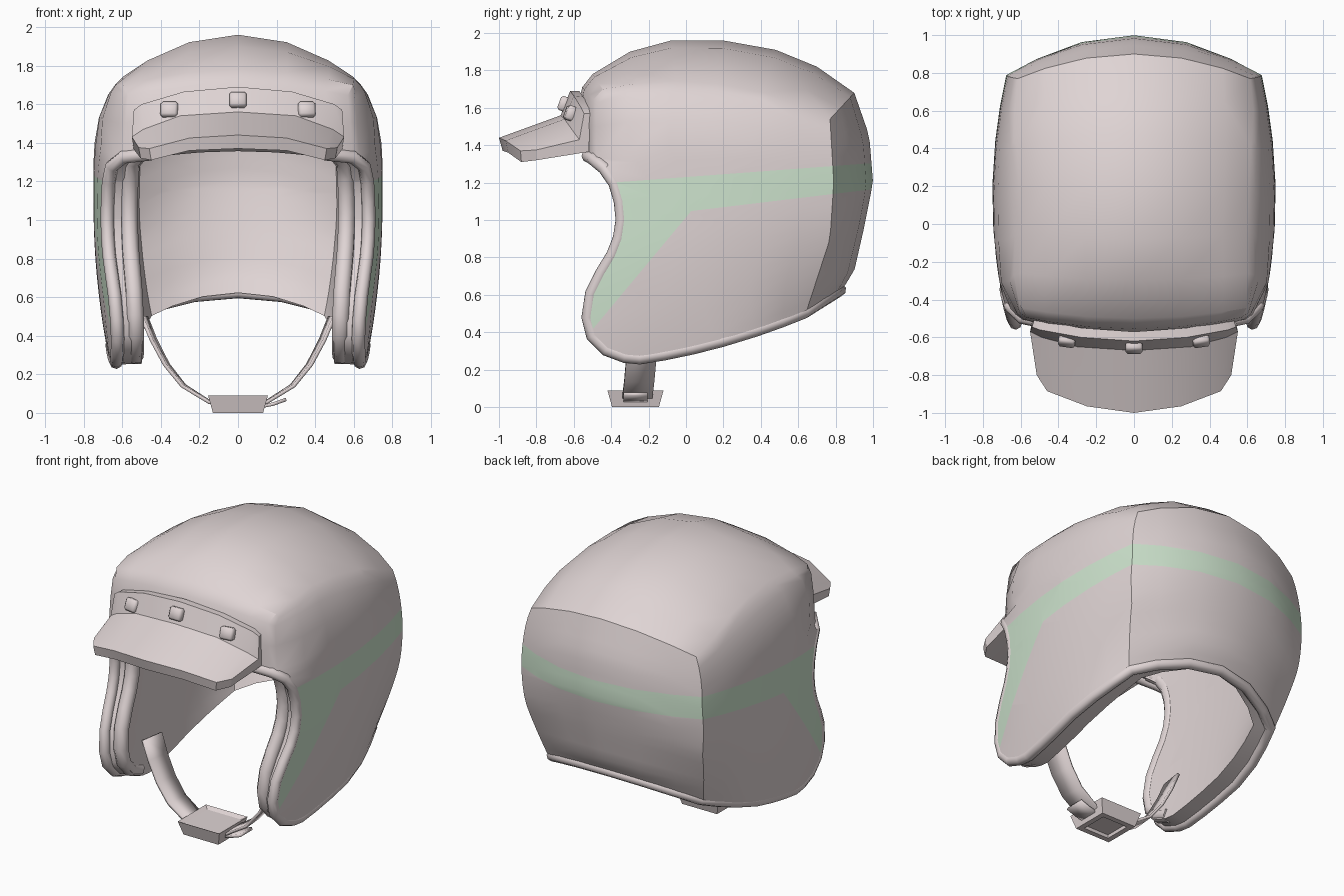
import bpy, bmesh, math
from mathutils import Vector as V

if "Cube" in bpy.data.objects:
    bpy.data.objects.remove(bpy.data.objects["Cube"])


def material(name, rgb):
    m = bpy.data.materials.new(name)
    m.diffuse_color = (*rgb, 1)
    m.use_nodes = True
    m.node_tree.nodes["Principled BSDF"].inputs["Base Color"].default_value = m.diffuse_color
    return m


BODY = material("warm_grey", (0.74, 0.66, 0.66))
STRIPE = material("pale_green", (0.615, 0.775, 0.615))


def finish(bm, name, angle=35):
    bmesh.ops.recalc_face_normals(bm, faces=bm.faces)
    me = bpy.data.meshes.new(name)
    bm.to_mesh(me)
    bm.free()
    ob = bpy.data.objects.new(name, me)
    bpy.context.collection.objects.link(ob)
    me.materials.append(BODY)
    me.materials.append(STRIPE)
    select(ob)
    bpy.ops.object.shade_smooth_by_angle(angle=math.radians(angle))
    return ob


def select(ob):
    bpy.ops.object.select_all(action='DESELECT')
    ob.select_set(True)
    bpy.context.view_layer.objects.active = ob


def resample(pts, n):
    pts = [V(p) for p in pts]
    d = [0]
    for a, b in zip(pts, pts[1:]):
        d.append(d[-1] + (b - a).length)
    out = []
    for i in range(n):
        s = d[-1] * i / (n - 1)
        k = next(k for k in range(1, len(d)) if s <= d[k] + 1e-6)
        out.append(pts[k - 1].lerp(pts[k], (s - d[k - 1]) / (d[k] - d[k - 1])))
    return out


def grid(bm, rows, wrap=False):
    vs = [[bm.verts.new(p) for p in r] for r in rows]
    for a, b in zip(vs, vs[1:] + (vs[:1] if wrap else [])):
        for j in range(len(a) - 1):
            bm.faces.new((a[j], a[j + 1], b[j + 1], b[j]))
    return vs


def tube(name, pts, radius):
    cu = bpy.data.curves.new(name, 'CURVE')
    cu.dimensions = '3D'
    cu.bevel_depth, cu.bevel_resolution, cu.use_fill_caps = radius, 2, True
    sp = cu.splines.new('POLY')
    sp.points.add(len(pts) - 1)
    for q, p in zip(sp.points, pts):
        q.co = (*p, 1)
    cu.materials.append(BODY)
    ob = bpy.data.objects.new(name, cu)
    bpy.context.collection.objects.link(ob)
    select(ob)
    bpy.ops.object.convert(target='MESH')
    bpy.ops.object.shade_smooth_by_angle(angle=math.radians(50))


# Helmet shell: side panels as (y, z) grids with a bulging x, narrower at the back corners
def side_x(y, z):
    dy, dz = y - 0.15, z - 1.1
    a, b = 0.18 * dy * dy, (0.85 * dz ** 4 if dz > 0 else 0.12 * dz * dz)
    if dy > 0:
        return 0.75 - a - b - (0.45 if dz > 0 else 1.0) * dy * dy * dz * dz
    x = 0.75 - math.hypot(a, b)
    if y < -0.4:
        x -= 6.5 * (y + 0.4) ** 2 * min(1, max(0, (z - 1.2) / 0.15))
    return x


FRONT = [V(p) for p in [(-.25, .25), (-.33, .258), (-.43, .295), (-.505, .37), (-.53, .47), (-.51, .6),
         (-.455, .71), (-.395, .81), (-.36, .9), (-.345, 1.0), (-.355, 1.1), (-.385, 1.2), (-.44, 1.28),
         (-.5, 1.33), (-.5, 1.5), (-.49, 1.64), (-.44, 1.69)]]
N = len(FRONT)
BROW = N - 4
BACK = resample([(.64, .5), (.77, .9), (.79, 1.2), (.77, 1.54)], N)
T = [0, .15, .32, .5, .7, .86, 1]
side = []
for i, (f, b) in enumerate(zip(FRONT, BACK)):
    v, row = i / (N - 1), []
    for t in T:
        p = f.lerp(b, t)
        p.y += 4 * t * (1 - t) * (v * v * 0.1 - (1 - v) ** 2 * 0.03)
        row.append(V((side_x(p.x, p.y), p.x, p.y)))
    side.append(row)

# Centre panel: brow, crown and back, running between the two side seams
seam = [side[i][0] for i in range(BROW, N - 1)] + side[-1] + [side[i][-1] for i in range(N - 2, -1, -1)]
centre = [V(p) for p in [(-.57, 1.37), (-.59, 1.55), (-.555, 1.71), (-.5, 1.78), (-.3, 1.9), (-.08, 1.96),
          (.2, 1.96), (.48, 1.91), (.7, 1.82), (.9, 1.68)]]
centre += resample([(.9, 1.68), (.98, 1.45), (1, 1.2), (.95, .95), (.9, .73), (.83, .62)], N)[1:]
U = [-1, -.76, -.41, 0, .41, .76, 1]
band = [[V((s.x * u, s.y + (c.x - s.y) * (1 - u * u), s.z + (c.y - s.z) * (1 - u * u))) for u in U]
        for s, c in zip(seam, centre)]

bm = bmesh.new()
grid(bm, band)
grid(bm, side)
grid(bm, [[V((-p.x, p.y, p.z)) for p in r] for r in side])
bmesh.ops.remove_doubles(bm, verts=bm.verts, dist=1e-4)
bmesh.ops.recalc_face_normals(bm, faces=bm.faces)

# Chamfer along the brow and front crown seams
line = [V(p) for p in seam[:len(T) + 1]]


def on_seam(v):
    return any((V((abs(v.co.x), v.co.y, v.co.z)) - p).length < 1e-3 for p in line)


edges = [e for e in bm.edges if not e.is_boundary and all(on_seam(v) for v in e.verts)]
bmesh.ops.bevel(bm, geom=edges, offset=0.025, segments=1, affect='EDGES', clamp_overlap=True)

# Stripe: cut along three lines z = a + k * y and colour between them
upper, lower, slant = (1.23, .075), (1.045, .12), (1.015, 1.2)
for a, k in (upper, lower, slant):
    faces = [f for f in bm.faces if f.calc_center_median().z < 1.42]
    geom = faces + list({e for f in faces for e in f.edges}) + list({v for f in faces for v in f.verts})
    bmesh.ops.bisect_plane(bm, geom=geom, dist=1e-5, plane_co=(0, 0, a), plane_no=(0, -k, 1))
for f in bm.faces:
    c = f.calc_center_median()
    low = min(lower[0] + lower[1] * c.y, slant[0] + slant[1] * c.y)
    f.material_index = int(low < c.z < upper[0] + upper[1] * c.y)


# Inner lining: inset copy joined to the outer shell at the rim
def inner(p):
    k = 0.775 - 0.25 * max(0, abs(p.x) - 0.6)
    return V((p.x * k, 0.1 + (p.y - 0.1) * 0.93, 1.1 + (p.z - 1.1) * (0.95 if p.z > 1.1 else 0.995)))


outer_faces = list(bm.faces)
rim_edges = [e for e in bm.edges if e.is_boundary]
copy = {v: bm.verts.new(inner(v.co)) for v in list(bm.verts)}
for f in outer_faces:
    bm.faces.new([copy[v] for v in reversed(f.verts)])
for e in rim_edges:
    a, b = e.verts
    bm.faces.new((a, b, copy[b], copy[a]))
finish(bm, "helmet_shell")

# Rolled trim down the cheeks and round the back, its ends tucked under the visor
half = band[0][5:] + [side[i][0] for i in range(BROW - 1, -1, -1)] + side[0][1:] + band[-1][5:2:-1]
half = [V((p.x * 0.96, p.y * 0.99, 1.1 + (p.z - 1.1) * 0.985)) for p in half]
tube("rim_trim", half + [V((-p.x, p.y, p.z)) for p in half[-2::-1]], 0.035)

# Cheek padding rolls
for s, tag in ((1, "right"), (-1, "left")):
    pad = [inner(side[i][0]) for i in range(BROW, 0, -1)]
    tube("cheek_pad_" + tag, [V((s * (p.x + 0.035), p.y, p.z + 0.035)) for p in pad], 0.046)

# Visor: upright band and sloping brim lofted across x
rows = [
    [(0, -.62, 1.69), (.28, -.60, 1.665), (.5, -.56, 1.60), (.54, -.545, 1.57)],
    [(0, -.67, 1.56), (.3, -.65, 1.54), (.49, -.60, 1.47), (.55, -.57, 1.43)],
    [(0, -1.0, 1.44), (.25, -.965, 1.425), (.46, -.885, 1.37), (.515, -.8, 1.375)],
    [(0, -.98, 1.37), (.25, -.95, 1.36), (.45, -.88, 1.31), (.505, -.8, 1.32)],
    [(0, -.57, 1.43), (.28, -.55, 1.42), (.49, -.52, 1.38), (.54, -.52, 1.365)],
    [(0, -.57, 1.69), (.28, -.55, 1.66), (.49, -.51, 1.60), (.53, -.51, 1.57)]]
bm = bmesh.new()
vs = grid(bm, [[(-x, y, z) for x, y, z in r[:0:-1]] + r for r in rows], wrap=True)
for k in (0, -1):
    bm.faces.new([r[k] for r in vs])
finish(bm, "visor", 25)

# Snap studs on the visor band
for n, (x, y, z) in enumerate([(-.355, -.615, 1.57), (0, -.65, 1.62), (.355, -.615, 1.57)]):
    bm = bmesh.new()
    bmesh.ops.create_cube(bm, size=1)
    for v in bm.verts:
        v.co = (v.co.x * 0.09, v.co.y * 0.06, v.co.z * 0.08)
    bmesh.ops.bevel(bm, geom=bm.edges[:], offset=0.012, segments=1, affect='EDGES')
    ob = finish(bm, "snap_stud_%d" % (n + 1), 50)
    ob.location = (x, y, z)
    ob.rotation_euler = (math.radians(-20), 0, x * 0.4)


# Chin strap ribbon, slightly toed in, and its loose tail
def ribbon(name, path, width, toe):
    bm = bmesh.new()
    grid(bm, [[(x, y - width / 2, z), (x * toe, y + width / 2, z)] for x, y, z in path])
    ob = finish(bm, name)
    m = ob.modifiers.new("thickness", 'SOLIDIFY')
    m.thickness, m.offset = 0.018, 0


arc = [(.5, -.22, .5), (.45, -.23, .38), (.38, -.24, .25), (.29, -.25, .14), (.15, -.26, .055)]
ribbon("chin_strap", [(-x, y, z) for x, y, z in arc] + [(0, -.265, .045)] + arc[::-1], 0.16, 0.95)
ribbon("strap_tail", [(.1, -.27, .03), (.18, -.27, .045), (.25, -.27, .07)], 0.13, 1)

# Buckle: flared plate with a recessed underside
bm = bmesh.new()
bmesh.ops.create_cube(bm, size=1)
for v in bm.verts:
    top = v.co.z > 0
    v.co = (v.co.x * (.31 if top else .26), -.27 + v.co.y * (.3 if top else .25), .095 if top else .005)
base = [f for f in bm.faces if f.calc_center_median().z < 0.01]
bmesh.ops.inset_region(bm, faces=base, thickness=0.05)
bmesh.ops.inset_region(bm, faces=base, thickness=0.006, depth=-0.02)
lid = [f for f in bm.faces if f.calc_center_median().z > 0.09]
bmesh.ops.inset_region(bm, faces=lid, thickness=0.04, depth=-0.015)
for v in bm.verts:
    v.co.z = max(0, v.co.z - 0.005)
finish(bm, "buckle", 25)
